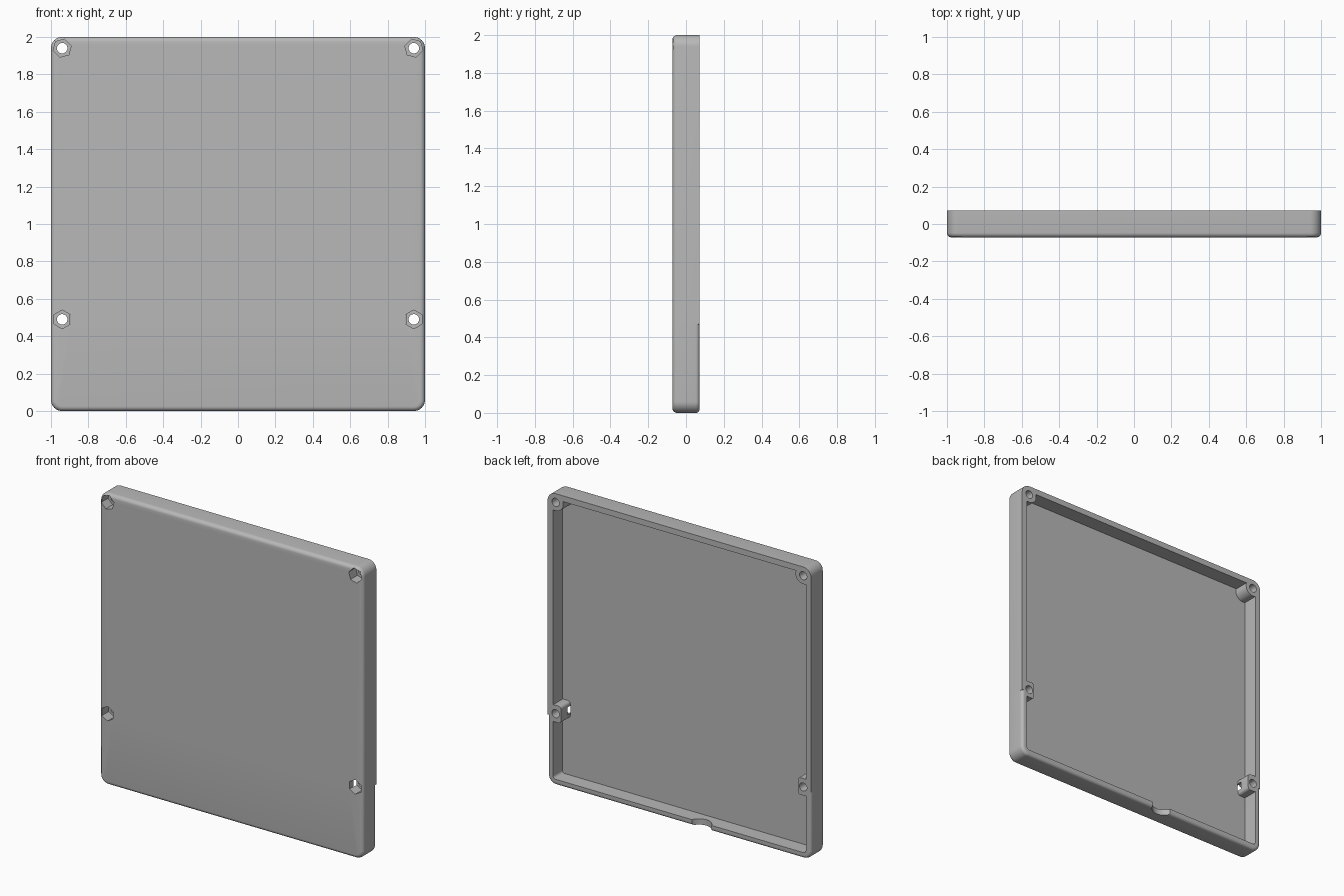
import bpy
import bmesh
from math import sin, cos, pi, radians

cube = bpy.data.objects.get("Cube")
if cube:
    bpy.data.objects.remove(cube, do_unlink=True)

HALF_DEPTH = 0.072
CORNER = 0.06        # corner radius of the outline
WALL = 0.04
FLOOR_Y = -0.03
FRONT_ROUND = 0.025
RIM_ROUND = 0.02     # rounding on the back rim of the lower section
STEP_Z = 0.47        # the rim is rounded below this height
SCREW_X, TOP_Z, LOW_Z = 0.94, 1.94, 0.49

grey = bpy.data.materials.new("light_grey")
grey.use_nodes = True
grey.diffuse_color = (0.48, 0.48, 0.48, 1)
grey.node_tree.nodes["Principled BSDF"].inputs["Base Color"].default_value = (0.48, 0.48, 0.48, 1)


def make_object(name, bm):
    bmesh.ops.recalc_face_normals(bm, faces=bm.faces)
    mesh = bpy.data.meshes.new(name)
    bm.to_mesh(mesh)
    bm.free()
    mesh.materials.append(grey)
    obj = bpy.data.objects.new(name, mesh)
    bpy.context.collection.objects.link(obj)
    return obj


def prism(name, points, y0, y1):
    """Extrude an outline in x and z along y."""
    bm = bmesh.new()
    face = bm.faces.new([bm.verts.new((x, y0, z)) for x, z in points])
    moved = bmesh.ops.extrude_face_region(bm, geom=[face])["geom"]
    for v in moved:
        if isinstance(v, bmesh.types.BMVert):
            v.co.y = y1
    return make_object(name, bm)


def polygon(x, z, radius, sides, turn=0):
    return [(x + radius * cos(turn + 2 * pi * i / sides),
             z + radius * sin(turn + 2 * pi * i / sides)) for i in range(sides)]


def rounded_box(x, z, half_w, half_h, radius, steps=6):
    points = []
    for q, (sx, sz) in enumerate([(1, 1), (-1, 1), (-1, -1), (1, -1)]):
        for i in range(steps + 1):
            a = pi / 2 * (q + i / steps)
            points.append((x + sx * (half_w - radius) + radius * cos(a),
                           z + sz * (half_h - radius) + radius * sin(a)))
    return points


def outline(inset):
    """Rounded square with extra points where the rim changes."""
    points = rounded_box(0, 1, 1 - inset, 1 - inset, CORNER - inset, 10)
    half = len(points) // 2
    left, right = -1 + inset, 1 - inset
    upper, lower = STEP_Z, STEP_Z - 0.002
    return (points[:half] + [(left, upper), (left, lower)]
            + points[half:] + [(right, lower), (right, upper)])


def modify(obj, other, operation):
    mod = obj.modifiers.new(operation.title(), "BOOLEAN")
    mod.operation = operation
    mod.solver = "EXACT"
    mod.object = other
    bpy.context.view_layer.objects.active = obj
    bpy.ops.object.modifier_apply(modifier=mod.name)
    bpy.data.objects.remove(other, do_unlink=True)


# Tray shell: rings from the front face, round the rim, to the inner floor
rings = []
for i in range(7):
    a = pi / 2 * i / 6
    inset = FRONT_ROUND * (1 - sin(a))
    y = -HALF_DEPTH + FRONT_ROUND * (1 - cos(a))
    rings.append([(x, y, z) for x, z in outline(inset)])
for i in range(7):
    a = pi / 2 * i / 6
    low = outline(RIM_ROUND * (1 - cos(a)))
    low_y = HALF_DEPTH - RIM_ROUND * (1 - sin(a))
    rings.append([(lx, low_y, lz) if uz < STEP_Z - 0.001 else (ux, HALF_DEPTH, uz)
                  for (lx, lz), (ux, uz) in zip(low, outline(0))])
for y in (HALF_DEPTH, FLOOR_Y):
    rings.append([(x, y, z) for x, z in outline(WALL)])

bm = bmesh.new()
loops = [[bm.verts.new(p) for p in ring] for ring in rings]
for a, b in zip(loops, loops[1:]):
    for i in range(len(a)):
        j = (i + 1) % len(a)
        bm.faces.new((a[i], a[j], b[j], b[i]))
bm.faces.new(loops[0])
bm.faces.new(loops[-1])
bmesh.ops.remove_doubles(bm, verts=bm.verts, dist=0.00001)
tray = make_object("tray_cover", bm)

# Screw bosses: round in the top corners, flat sided lower down
for side in (-1, 1):
    x = side * SCREW_X
    top = prism("top_boss", polygon(x, TOP_Z, 0.058, 40), -0.045, HALF_DEPTH)
    modify(tray, top, "UNION")
    low = prism("low_boss", rounded_box(side * 0.935, LOW_Z, 0.036, 0.058, 0.02),
                -0.045, HALF_DEPTH)
    modify(tray, low, "UNION")

# Screw holes with hexagonal nut pockets in the front
for side in (-1, 1):
    for z, turn in ((TOP_Z, radians(30 + side * 15)), (LOW_Z, radians(30))):
        x = side * SCREW_X
        modify(tray, prism("screw_hole", polygon(x, z, 0.028, 32), -0.2, 0.2), "DIFFERENCE")
        modify(tray, prism("nut_pocket", polygon(x, z, 0.05, 6, turn), -0.2, 0.002), "DIFFERENCE")

# Finger notch in the bottom wall
bm = bmesh.new()
bmesh.ops.create_cone(bm, cap_ends=True, segments=48, radius1=0.08, radius2=0.08, depth=0.15)
bmesh.ops.translate(bm, verts=bm.verts, vec=(-0.17, HALF_DEPTH + 0.03, 0))
modify(tray, make_object("finger_notch", bm), "DIFFERENCE")

bpy.ops.object.select_all(action="DESELECT")
tray.select_set(True)
bpy.context.view_layer.objects.active = tray
bpy.ops.object.shade_smooth_by_angle(angle=radians(30))
